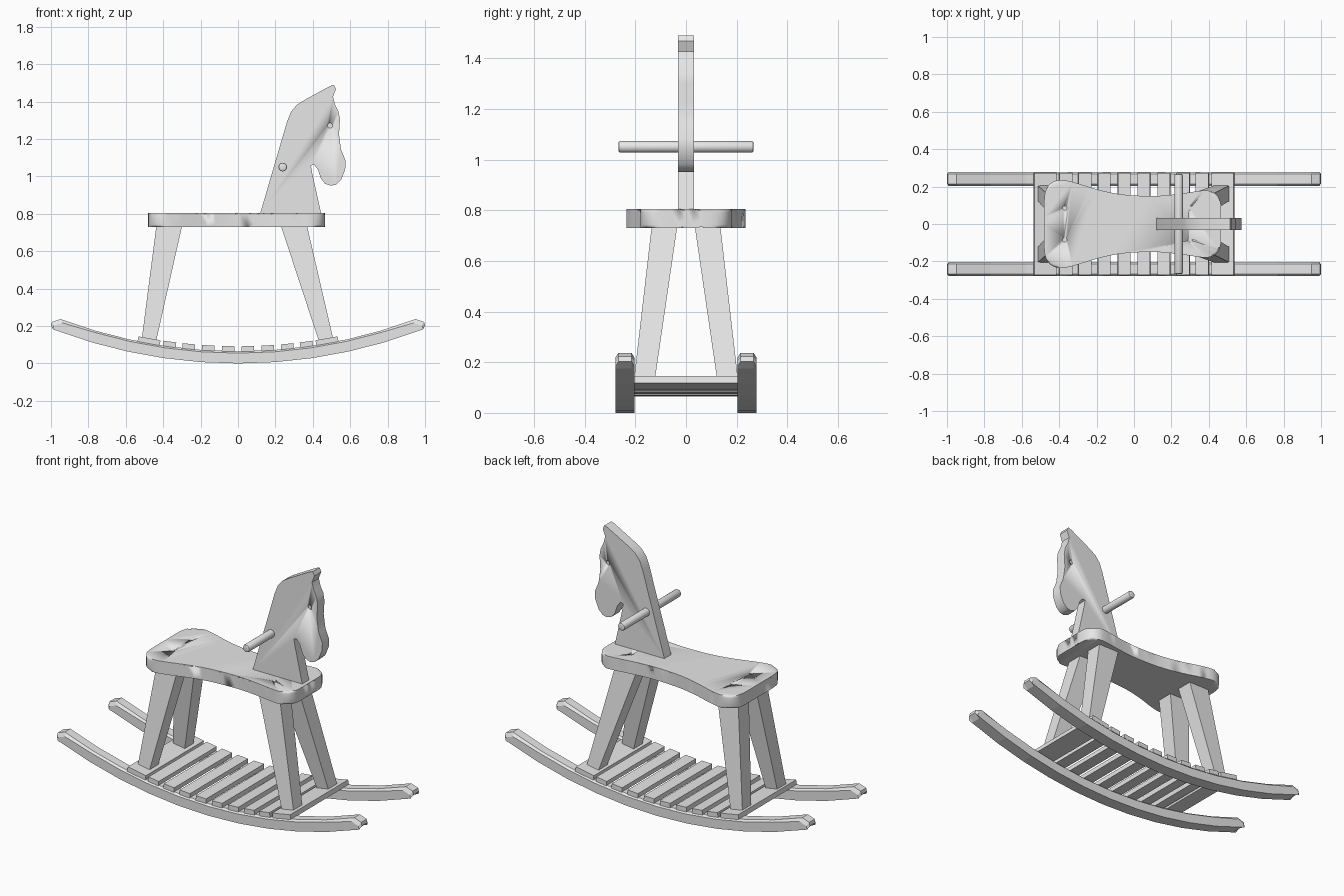
import bpy, bmesh, math
from mathutils import Vector, Matrix

if "Cube" in bpy.data.objects:
    bpy.data.objects.remove(bpy.data.objects["Cube"])

wood = bpy.data.materials.new("plain_grey_wood")
wood.diffuse_color = (0.8, 0.8, 0.8, 1)
wood.use_nodes = True
wood.node_tree.nodes["Principled BSDF"].inputs["Base Color"].default_value = wood.diffuse_color


def finish(bm, name, smooth=None):
    bmesh.ops.recalc_face_normals(bm, faces=bm.faces[:])
    me = bpy.data.meshes.new(name)
    bm.to_mesh(me)
    bm.free()
    me.materials.append(wood)
    ob = bpy.data.objects.new(name, me)
    bpy.context.collection.objects.link(ob)
    if smooth:
        bpy.ops.object.select_all(action='DESELECT')
        ob.select_set(True)
        bpy.context.view_layer.objects.active = ob
        bpy.ops.object.shade_smooth_by_angle(angle=math.radians(smooth))
    return ob


def loft(rings):
    """Bridge closed rings of equal length and cap both ends."""
    bm = bmesh.new()
    vs = [[bm.verts.new(p) for p in r] for r in rings]
    n = len(vs[0])
    for a, b in zip(vs, vs[1:]):
        for i in range(n):
            j = (i + 1) % n
            bm.faces.new((a[i], a[j], b[j], b[i]))
    bm.faces.new(vs[0][::-1])
    bm.faces.new(vs[-1])
    return bm


def rod(name, centre, radius, length, axis, segs=24, bevel=0):
    bm = bmesh.new()
    bmesh.ops.create_cone(bm, cap_ends=True, segments=segs, radius1=radius,
                          radius2=radius, depth=length)
    if bevel:
        rim = [e for e in bm.edges if abs(e.verts[0].co.z - e.verts[1].co.z) < 1e-5]
        bmesh.ops.bevel(bm, geom=rim, offset=bevel, segments=2, profile=0.5, affect='EDGES')
    rot = Matrix.Rotation(math.pi / 2, 4, 'X') if axis == 'Y' else Matrix()
    bmesh.ops.transform(bm, matrix=Matrix.Translation(centre) @ rot, verts=bm.verts[:])
    return finish(bm, name, 35)


def recess(target, centres, radius, depth, axis):
    """Sink shallow round holes into a part."""
    for i, c in enumerate(centres):
        cutter = rod(f"{target.name}_hole_cutter_{i}", c, radius, depth * 2, axis, 16)
        cutter.hide_render = True
        cutter.hide_viewport = True
        mod = target.modifiers.new(f"hole_{i}", 'BOOLEAN')
        mod.operation, mod.solver, mod.object = 'DIFFERENCE', 'EXACT', cutter


# Rockers: arcs of a large circle with chamfered tops and snub tips
R, THICK = 2.77, 0.065
A = math.asin(0.97 / R)
B = math.asin(0.95 / (R - THICK))
bottom = [(R * math.sin(t), R - R * math.cos(t)) for t in
          [A * (i / 5 - 1) for i in range(11)]]
r = R - THICK
top = [(r * math.sin(t), R - r * math.cos(t)) for t in
       [B * (1 - i / 5) for i in range(11)]]
full = bottom + [(1.0, 0.202), (0.995, 0.222)] + top + [(-0.995, 0.222), (-1.0, 0.202)]


def lowered(x, z, i):
    if i < 11:
        return x, z
    return (x * 0.99, z - 0.02) if abs(x) > 0.94 else (x, z - 0.01)


low = [lowered(x, z, i) for i, (x, z) in enumerate(full)]
for side, label in ((-1, "front"), (1, "back")):
    rings = [[(x, side * y, z) for x, z in prof] for y, prof in
             ((0.203, low), (0.215, full), (0.267, full), (0.279, low))]
    finish(loft(rings), f"{label}_rocker")

# Footboard slats laid along the curve, with wider boards at both ends
slats = [(s * x, w) for x, w in ((0.053, 0.068), (0.16, 0.068), (0.265, 0.068),
                                 (0.367, 0.068), (0.478, 0.12)) for s in (-1, 1)]
for i, (x, w) in enumerate(slats):
    t = math.asin(x / r)
    bm = bmesh.new()
    bmesh.ops.create_cube(bm, size=1)
    place = (Matrix.Translation((0, 0, R)) @ Matrix.Rotation(-t, 4, 'Y')
             @ Matrix.Translation((0, 0, -r + 0.013)) @ Matrix.Diagonal((w, 0.544, 0.028, 1)))
    bmesh.ops.transform(bm, matrix=place, verts=bm.verts[:])
    finish(bm, f"end_board_{i}" if w > 0.1 else f"slat_{i}")

# Legs: tapered square posts splayed outward
legs = {"rear": ((-0.516, -0.438), (-0.436, -0.298)),
        "fore": ((0.433, 0.512), (0.228, 0.368))}
for end, ((b0, b1), (t0, t1)) in legs.items():
    for side, label in ((-1, "front"), (1, "back")):
        rings = [[(x0, side * y0, z), (x1, side * y0, z), (x1, side * y1, z), (x0, side * y1, z)]
                 for x0, x1, y0, y1, z in ((b0, b1, 0.125, 0.207, 0.118),
                                           (t0, t1, 0.034, 0.135, 0.74))]
        finish(loft(rings), f"{end}_leg_{label}")

# Seat: waisted board from a smoothed half outline, with rounded edges
half = [(-0.48, 0.0), (-0.48, 0.13), (-0.468, 0.19), (-0.435, 0.225), (-0.38, 0.235),
        (-0.30, 0.217), (-0.20, 0.186), (-0.08, 0.16), (0.05, 0.15), (0.16, 0.152),
        (0.27, 0.165), (0.36, 0.178), (0.41, 0.175), (0.448, 0.15), (0.465, 0.10), (0.465, 0.0)]


def smooth_path(pts, steps=3):
    """Catmull-Rom through the points."""
    P = [Vector(p) for p in pts]
    P = [P[0]] + P + [P[-1]]
    out = []
    for a, b, c, d in zip(P, P[1:], P[2:], P[3:]):
        for k in range(steps):
            t = k / steps
            out.append(0.5 * (2 * b + (c - a) * t + (2 * a - 5 * b + 4 * c - d) * t * t
                              + (3 * b - a - 3 * c + d) * t ** 3))
    return out + [P[-1]]


upper = smooth_path(half)
outline = [(p.x, p.y) for p in upper] + [(p.x, -p.y) for p in upper[-2:0:-1]]
bm = loft([[(x, y, z) for x, y in outline] for z in (0.73, 0.805)])
rim = [e for e in bm.edges if abs(e.verts[0].co.z - e.verts[1].co.z) < 1e-5]
bmesh.ops.bevel(bm, geom=rim, offset=0.012, segments=3, profile=0.5, affect='EDGES')
seat = finish(bm, "seat", 40)
recess(seat, [(x, y, 0.805) for x in (-0.37, 0.3) for y in (-0.085, 0.085)], 0.012, 0.008, 'Z')

# Head and neck: flat cut-out board
profile = [(0.118, 0.80), (0.262, 1.292), (0.283, 1.345), (0.315, 1.383), (0.358, 1.41),
           (0.492, 1.483), (0.513, 1.49), (0.524, 1.468), (0.508, 1.426), (0.519, 1.383),
           (0.538, 1.346), (0.545, 1.303), (0.540, 1.223), (0.551, 1.143), (0.576, 1.082),
           (0.573, 1.036), (0.551, 0.982), (0.524, 0.956), (0.497, 0.95), (0.465, 0.961),
           (0.444, 0.988), (0.428, 1.036), (0.406, 1.063), (0.39, 1.057), (0.396, 1.02),
           (0.445, 0.80)]
head = finish(loft([[(x, y, z) for x, z in profile] for y in (-0.032, 0.032)]), "head", 35)
recess(head, [(0.492, s * 0.032, 1.272) for s in (-1, 1)], 0.014, 0.008, 'Y')

# Handle bar through the neck
rod("handle", (0.239, 0, 1.05), 0.023, 0.534, 'Y', 24, 0.008)
